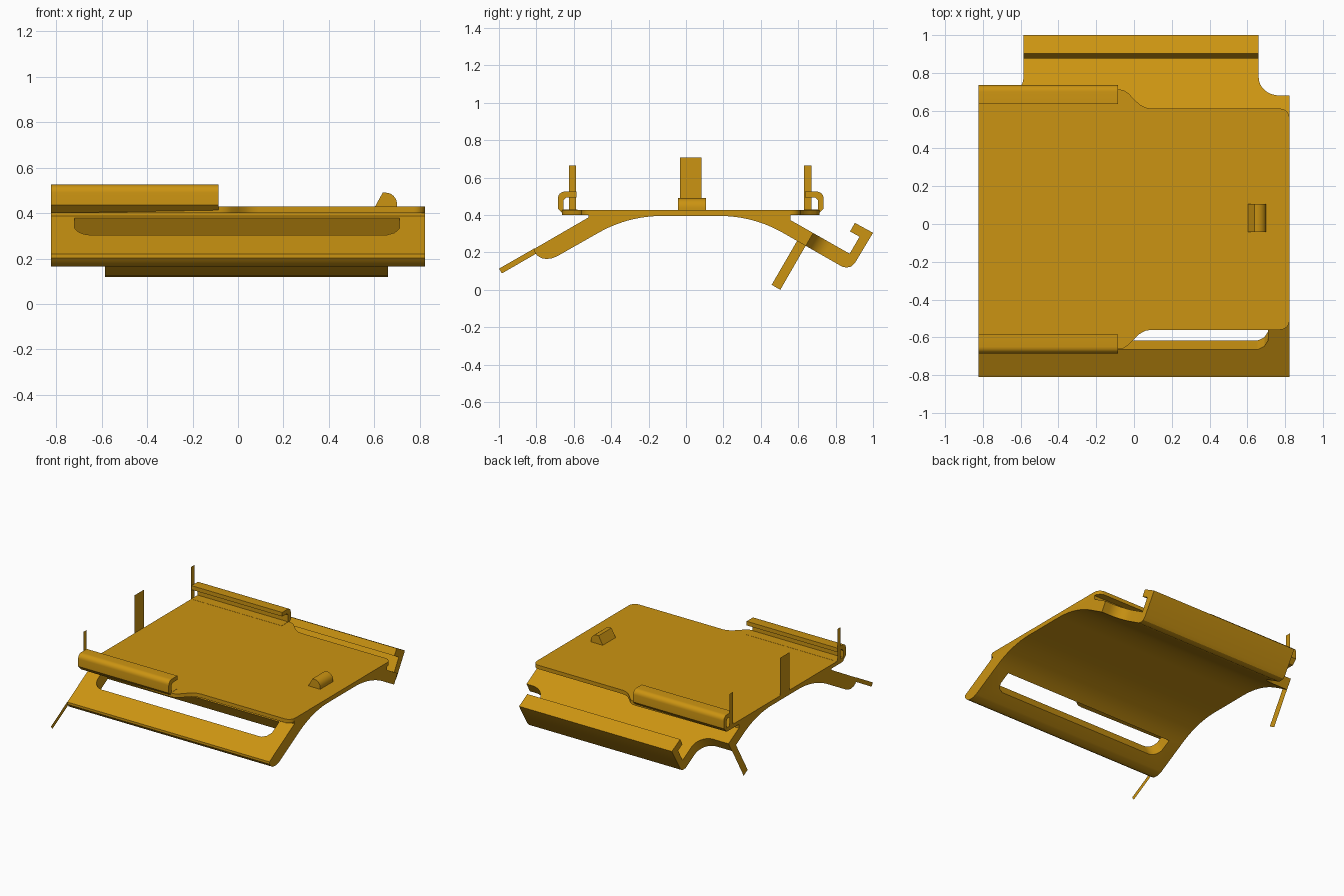
import bpy, bmesh, math
from mathutils import Vector as V

if "Cube" in bpy.data.objects:
    bpy.data.objects.remove(bpy.data.objects["Cube"])

mat = bpy.data.materials.new("amber_plastic")
mat.diffuse_color = (0.60, 0.295, 0.006, 1)
mat.use_nodes = True
mat.node_tree.nodes["Principled BSDF"].inputs["Base Color"].default_value = mat.diffuse_color
X, Y, Z = V((1, 0, 0)), V((0, 1, 0)), V((0, 0, 1))
C, S = math.cos(math.radians(30)), 0.5
MID = 0.0255      # y of the mirror line between the rails
L, R = -0.823, 0.823


def prism(name, pts, origin, a, b, push=None):
    """Polygon spanned by axes a and b, optionally extruded along push."""
    bm = bmesh.new()
    f = bm.faces.new([bm.verts.new(origin + a * p + b * q) for p, q in pts])
    if push:
        ext = bmesh.ops.extrude_face_region(bm, geom=[f])
        bmesh.ops.translate(bm, vec=push, verts=[g for g in ext["geom"] if isinstance(g, bmesh.types.BMVert)])
        bmesh.ops.recalc_face_normals(bm, faces=bm.faces)
    me = bpy.data.meshes.new(name)
    bm.to_mesh(me)
    bm.free()
    me.materials.append(mat)
    ob = bpy.data.objects.new(name, me)
    bpy.context.collection.objects.link(ob)
    return ob


def activate(ob):
    bpy.ops.object.select_all(action='DESELECT')
    ob.select_set(True)
    bpy.context.view_layer.objects.active = ob


def smooth(ob):
    activate(ob)
    bpy.ops.object.shade_smooth_by_angle(angle=math.radians(28))


def cut(ob, cutter):
    activate(ob)
    m = ob.modifiers.new("cut", 'BOOLEAN')
    m.operation, m.solver, m.object = 'DIFFERENCE', 'EXACT', cutter
    bpy.ops.object.modifier_apply(modifier=m.name)
    bpy.data.objects.remove(cutter)


def arc(cx, cy, r, a0, a1, n=8):
    return [(cx + r * math.cos(math.radians(a0 + (a1 - a0) * i / n)),
             cy + r * math.sin(math.radians(a0 + (a1 - a0) * i / n))) for i in range(n + 1)]


# Arched body with the rear hook, extruded along x
RAD = 0.68
profile = [(-0.52, 0.41), (-0.52, 0.388), (-0.81, 0.22), (-0.81, 0.203), (-0.795, 0.183),
           (-0.772, 0.169), (-0.745, 0.165), (-0.715, 0.169), (-0.69, 0.179)]
profile += arc(-0.13, 0.395 - RAD, RAD, 120, 90, 12)
profile += arc(0.18, 0.395 - RAD, RAD, 90, 60, 12)
profile += [(0.835, 0.124), (0.86, 0.119), (0.885, 0.125), (0.905, 0.146), (1.0, 0.305),
            (0.903, 0.358), (0.877, 0.312), (0.928, 0.284), (0.875, 0.193),
            (0.56, 0.372), (0.56, 0.41)]
body = prism("arched_body", profile, V((L, 0, 0)), Y, Z, X * (R - L))

# Long slot through the front slope
r = 0.075
slot = arc(-0.72 + r, r, r, 180, 270) + [(0.655, 0), (0.69, 0.02), (0.71, 0.055), (0.71, 0.15), (-0.72, 0.15)]
n = V((0, -S, C))
cut(body, prism("slot_cutter", slot, V((0, -0.665, 0.304)) + n * 0.05, X, V((0, C, S)), n * -0.25))

# Rear corners cut back beside the hook, with concave fillets
n = V((0, S, C))
for side, edge in ((1, 0.66), (-1, 0.585)):
    r = 0.11
    pts = [(1, 0)] + arc(edge + r, r, r, 270, 180) + [(edge, 0.7), (1, 0.7)]
    cut(body, prism("corner_cutter", pts, V((0, 0.68, 0.303)) + n * 0.25, X * side,
                    V((0, C, -S)), n * -0.5))
smooth(body)

# Flat top plate, its outline mirrored about the middle line
h = 0.5855
half = [(L, 0.675), (-0.085, 0.688), (-0.055, 0.683), (-0.03, 0.667), (0, 0.635), (0.03, 0.607),
        (0.06, 0.591), (0.09, h)] + arc(R - 0.05, h - 0.05, 0.05, 90, 0, 6)
outline = half + [(x, -y) for x, y in reversed(half)]
smooth(prism("top_plate", outline, V((0, MID, 0.40)), X, Y, Z * 0.028))

# Channel rails on both long edges
rail = [(0.605, 0.40), (0.675, 0.40), (0.71, 0.435)] + arc(0.675, 0.49, 0.035, 0, 90, 6)
rail += [(0.61, 0.525), (0.61, 0.495), (0.665, 0.495), (0.68, 0.48), (0.68, 0.429), (0.605, 0.429)]
for side, name in ((-1, "front_rail"), (1, "back_rail")):
    smooth(prism(name, rail, V((L, MID, 0)), Y * side, Z, X * (-0.085 - L)))

# Small latch bump
bump = [(0.603, 0.42), (0.603, 0.428), (0.637, 0.49)] + arc(0.65, 0.44, 0.05, 90, 0, 6) + [(0.70, 0.42)]
smooth(prism("latch_bump", bump, V((0, -0.043, 0)), X, Z, Y * 0.15))

# Paper-thin tabs at the left end
tabs = {
    "front_tab": [(-0.625, 0.41), (-0.587, 0.41), (-0.587, 0.665), (-0.625, 0.665)],
    "back_tab": [(0.63, 0.41), (0.67, 0.41), (0.67, 0.665), (0.63, 0.665)],
    "middle_tab": [(-0.031, 0.41), (0.083, 0.41), (0.083, 0.707), (-0.031, 0.707)],
    "front_slope_tab": [(-1.0, 0.113), (-0.984, 0.088), (-0.79, 0.2), (-0.81, 0.222)],
    "back_slope_tab": [(0.458, 0.027), (0.504, 0.0), (0.645, 0.245), (0.60, 0.272)],
}
for name, pts in tabs.items():
    prism(name, pts, V((L, 0, 0)), Y, Z)
